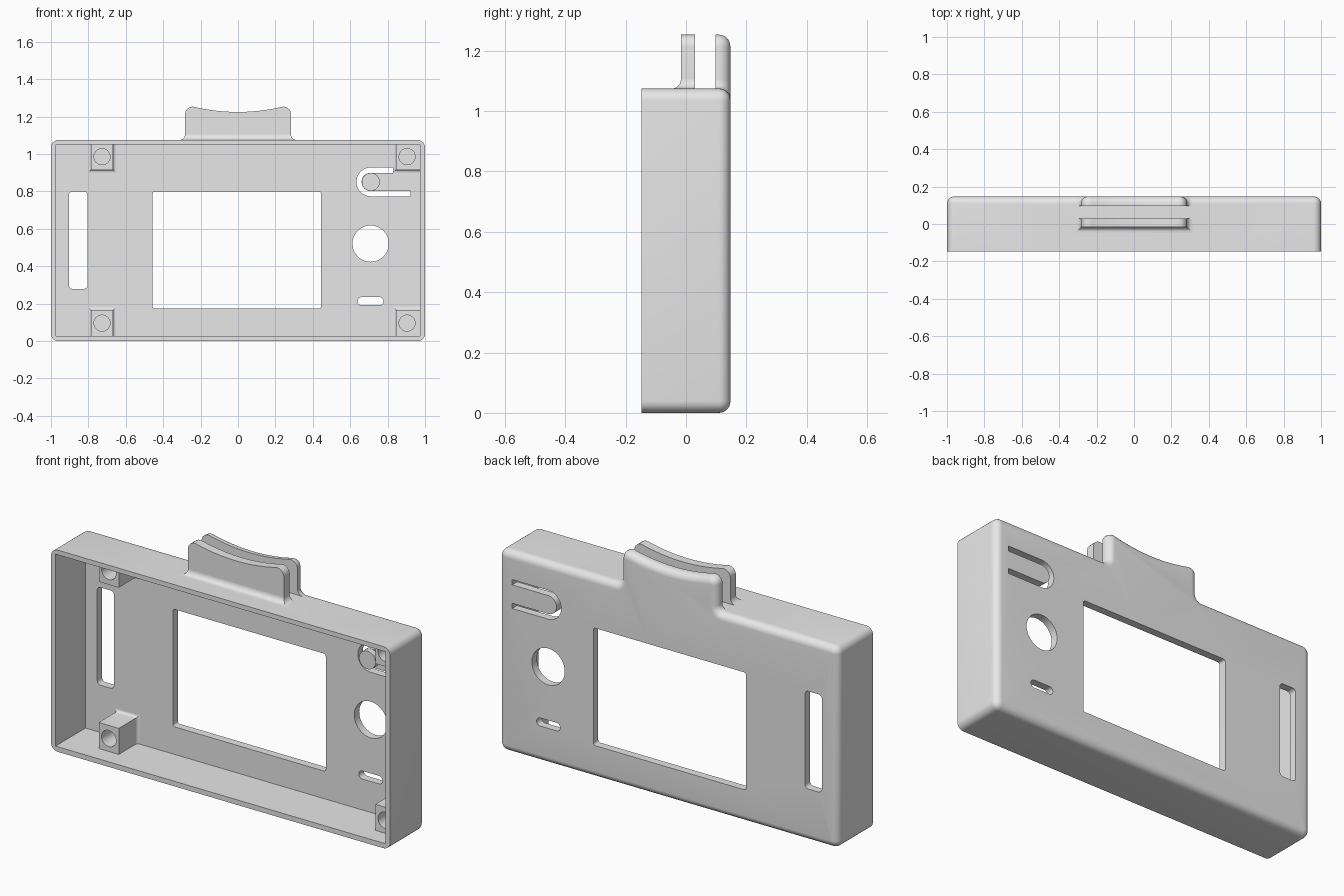
import bpy
import bmesh
from math import sin, cos, pi, tan
from mathutils import Vector

cube = bpy.data.objects.get("Cube")
if cube:
    bpy.data.objects.remove(cube)

grey = bpy.data.materials.new("plain grey")
grey.use_nodes = True
grey.diffuse_color = (0.8, 0.8, 0.8, 1)
grey.node_tree.nodes["Principled BSDF"].inputs["Base Color"].default_value = (0.8, 0.8, 0.8, 1)

BACK, FRONT = 0.147, -0.147
PLATE = 0.105          # inner face of the back plate
TOP = 1.075            # top of the case
FIN_X = 0.283


def loft(name, rings):
    """Closed solid through rings with equal point counts."""
    bm = bmesh.new()
    loops = [[bm.verts.new(p) for p in ring] for ring in rings]
    n = len(loops[0])
    for a, b in zip(loops, loops[1:]):
        for i in range(n):
            j = (i + 1) % n
            bm.faces.new((a[i], a[j], b[j], b[i]))
    bm.faces.new(loops[0])
    bm.faces.new(loops[-1])
    bmesh.ops.recalc_face_normals(bm, faces=bm.faces)
    mesh = bpy.data.meshes.new(name)
    bm.to_mesh(mesh)
    bm.free()
    mesh.materials.append(grey)
    obj = bpy.data.objects.new(name, mesh)
    bpy.context.collection.objects.link(obj)
    return obj


def prism(name, outline, y0, y1):
    return loft(name, [[(x, y, z) for x, z in outline] for y in (y0, y1)])


def rounded(corners, steps=6):
    """Outline from (x, z, radius) corners, each replaced by an arc."""
    out = []
    for i, (x, z, r) in enumerate(corners):
        p = Vector((x, z))
        if r == 0:
            out.append(p)
            continue
        a = (Vector(corners[i - 1][:2]) - p).normalized()
        b = (Vector(corners[(i + 1) % len(corners)][:2]) - p).normalized()
        half = a.angle(b) / 2
        centre = p + (a + b).normalized() * (r / sin(half))
        u = p + a * (r / tan(half)) - centre
        v = p + b * (r / tan(half)) - centre
        sweep = pi - 2 * half
        for k in range(steps + 1):
            t = k / steps
            out.append(centre + (u * sin((1 - t) * sweep) + v * sin(t * sweep)) / sin(sweep))
    return out


def box(x0, x1, z0, z1, r=0):
    return rounded([(x0, z0, r), (x1, z0, r), (x1, z1, r), (x0, z1, r)])


def arc(x, z, r, start, end, steps):
    return [(x + r * cos(start + (end - start) * k / steps),
             z + r * sin(start + (end - start) * k / steps)) for k in range(steps + 1)]


def disc(x, z, r):
    return arc(x, z, r, 0, 2 * pi, 48)[:-1]


def inset(points, d):
    """Move a counter-clockwise outline inward by d."""
    out = []
    for i, p in enumerate(points):
        e1 = (p - points[i - 1]).normalized()
        e2 = (points[(i + 1) % len(points)] - p).normalized()
        n1, n2 = Vector((-e1.y, e1.x)), Vector((-e2.y, e2.x))
        out.append(p + (n1 + n2) * (d / (1 + n1.dot(n2))))
    return out


def cut(obj, *cutters):
    for c in cutters:
        mod = obj.modifiers.new("cut", "BOOLEAN")
        mod.operation = "DIFFERENCE"
        mod.solver = "EXACT"
        mod.object = c
        bpy.context.view_layer.objects.active = obj
        bpy.ops.object.modifier_apply(modifier=mod.name)
        bpy.data.objects.remove(c)


def fillet(r, steps=6):
    """(outward flare, height) pairs of a concave base fillet."""
    return [(r - r * sin(k * pi / 2 / steps), r - r * cos(k * pi / 2 / steps))
            for k in range(steps + 1)]


# Fin top: scooped curve with rounded horns
def scoop(x):
    return 1.225 + 0.031 * (x / 0.25) ** 2


fin_top = [(FIN_X, scoop(FIN_X), 0.04)]
fin_top += [(x / 50, scoop(x / 50), 0) for x in range(11, -12, -1)]
fin_top += [(-FIN_X, scoop(FIN_X), 0.04)]

# Case: outline with the rear fin, rounded towards the back
R = 0.038
outline = rounded([(-1, 0, 0.04), (1, 0, 0.04), (1, TOP, 0.04), (FIN_X, TOP, 0.03)]
                  + fin_top + [(-FIN_X, TOP, 0.03), (-1, TOP, 0.04)])
rings = [[(x, FRONT, z) for x, z in outline]]
for k in range(8):
    t = k / 7 * pi / 2
    rings.append([(x, BACK - R + R * sin(t), z) for x, z in inset(outline, R * (1 - cos(t)))])
case = loft("case", rings)

# Cavity, space in front of the rear fin, and the openings in the plate
TAB_X, TAB_Z, TAB_END = 0.71, 0.851, 0.922
u_slot = ([(TAB_END, TAB_Z + 0.077)]
          + arc(TAB_X, TAB_Z, 0.077, pi / 2, 3 * pi / 2, 20)
          + [(TAB_END, TAB_Z - 0.077), (TAB_END, TAB_Z - 0.049)]
          + arc(TAB_X, TAB_Z, 0.049, 3 * pi / 2, pi / 2, 20)
          + [(TAB_END, TAB_Z + 0.049)])
openings = [box(-0.457, 0.444, 0.174, 0.80, 0.012),
            box(-0.904, -0.805, 0.279, 0.80, 0.02),
            box(0.639, 0.778, 0.192, 0.235, 0.021),
            disc(0.709, 0.521, 0.097),
            u_slot]
cut(case,
    prism("cavity", box(-0.973, 0.973, 0.027, 1.05), -0.3, PLATE),
    prism("fin_space", box(-0.5, 0.5, TOP, 1.5), -0.3, 0.097),
    *[prism("opening", o, 0.06, 0.3) for o in openings])

# Button post on the flexible tab
post = prism("button_post", disc(TAB_X, TAB_Z, 0.048), 0.075, PLATE + 0.01)

# Front fin with its flared foot
F0, F1 = -0.017, 0.03
foot_top = TOP + 0.03
front_fin = prism("front_fin", rounded([(-FIN_X, foot_top, 0), (FIN_X, foot_top, 0)] + fin_top),
                  F0, F1)
foot = loft("front_fin_foot",
            [[(-FIN_X - d, F0 - d, TOP + h), (FIN_X + d, F0 - d, TOP + h),
              (FIN_X + d, F1, TOP + h), (-FIN_X - d, F1, TOP + h)] for d, h in fillet(0.03)])

# Screw bosses: square posts with flared bases and blind holes
bosses = []
for side, x in (("right", -0.727), ("left", 0.904)):
    for level, z in (("lower", 0.096), ("upper", 0.986)):
        sections = [(d, PLATE - h) for d, h in fillet(0.016)] + [(0, -0.05)]
        rings = []
        for d, y in sections:
            x0, x1 = x - 0.059 - d, min(x + 0.059 + d, 0.985)
            if side == "left":
                x1 = 0.985
            z0 = max(z - 0.07 - d, 0.015) if level == "upper" else 0.015
            z1 = 1.062 if level == "upper" else z + 0.07 + d
            rings.append([(x0, y, z0), (x1, y, z0), (x1, y, z1), (x0, y, z1)])
        boss = loft(f"{level}_{side}_boss", rings)
        cut(boss, prism("boss_hole", disc(x, z, 0.043), -0.2, 0.07))
        bosses.append(boss)

# Smooth the fillets, keep hard edges sharp
bpy.ops.object.select_all(action="DESELECT")
for obj in [case, post, front_fin, foot] + bosses:
    obj.select_set(True)
bpy.context.view_layer.objects.active = case
bpy.ops.object.shade_smooth_by_angle(angle=pi / 6)
